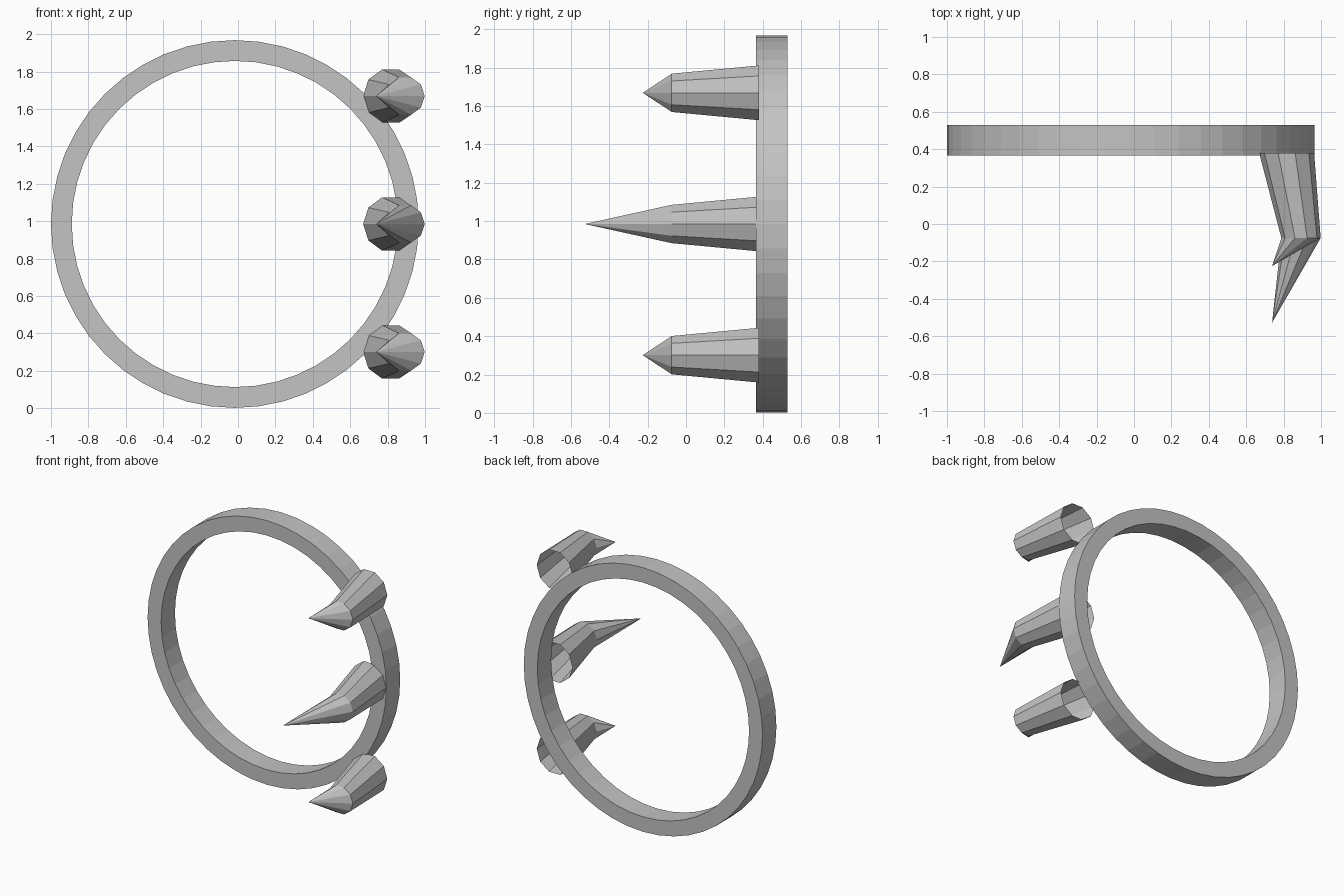
import bpy
import bmesh
from math import cos, sin, tau

cube = bpy.data.objects.get("Cube")
if cube:
    bpy.data.objects.remove(cube, do_unlink=True)

# Single grey finish
grey = bpy.data.materials.new("plain_grey")
grey.use_nodes = True
grey.diffuse_color = (0.55, 0.55, 0.55, 1)
grey.node_tree.nodes["Principled BSDF"].inputs["Base Color"].default_value = grey.diffuse_color


def loop(bm, sides, x, y, z, rx, rz):
    """Circle of vertices facing along y."""
    return [bm.verts.new((x + rx * cos(tau * i / sides), y, z + rz * sin(tau * i / sides)))
            for i in range(sides)]


def bridge(bm, a, b):
    n = len(a)
    for i in range(n):
        j = (i + 1) % n
        bm.faces.new((a[i], a[j], b[j], b[i]))


def finish(bm, name):
    bmesh.ops.recalc_face_normals(bm, faces=bm.faces)
    mesh = bpy.data.meshes.new(name)
    bm.to_mesh(mesh)
    bm.free()
    mesh.materials.append(grey)
    bpy.context.collection.objects.link(bpy.data.objects.new(name, mesh))


MID_Z = 0.985

# Upright flat-sided ring: outer front, outer back, inner back, inner front
bm = bmesh.new()
section = [(0.983, 0.365), (0.983, 0.528), (0.872, 0.528), (0.872, 0.365)]
loops = [loop(bm, 48, -0.017, y, MID_Z, r, r) for r, y in section]
for k in range(4):
    bridge(bm, loops[k], loops[(k + 1) % 4])
finish(bm, "ring")


def spike(name, z, tip_y):
    """Bent ten-sided claw, open at the back."""
    bm = bmesh.new()
    base = loop(bm, 10, 0.816, 0.38, z, 0.147, 0.150)
    bend = loop(bm, 10, 0.893, -0.075, z, 0.105, 0.105)
    bridge(bm, base, bend)
    tip = bm.verts.new((0.738, tip_y, z))
    for i in range(10):
        bm.faces.new((bend[i], bend[(i + 1) % 10], tip))
    finish(bm, name)


# Three claws down the left side, the middle one longest
spike("upper_spike", MID_Z + 0.684, -0.225)
spike("middle_spike", MID_Z, -0.528)
spike("lower_spike", MID_Z - 0.684, -0.225)
